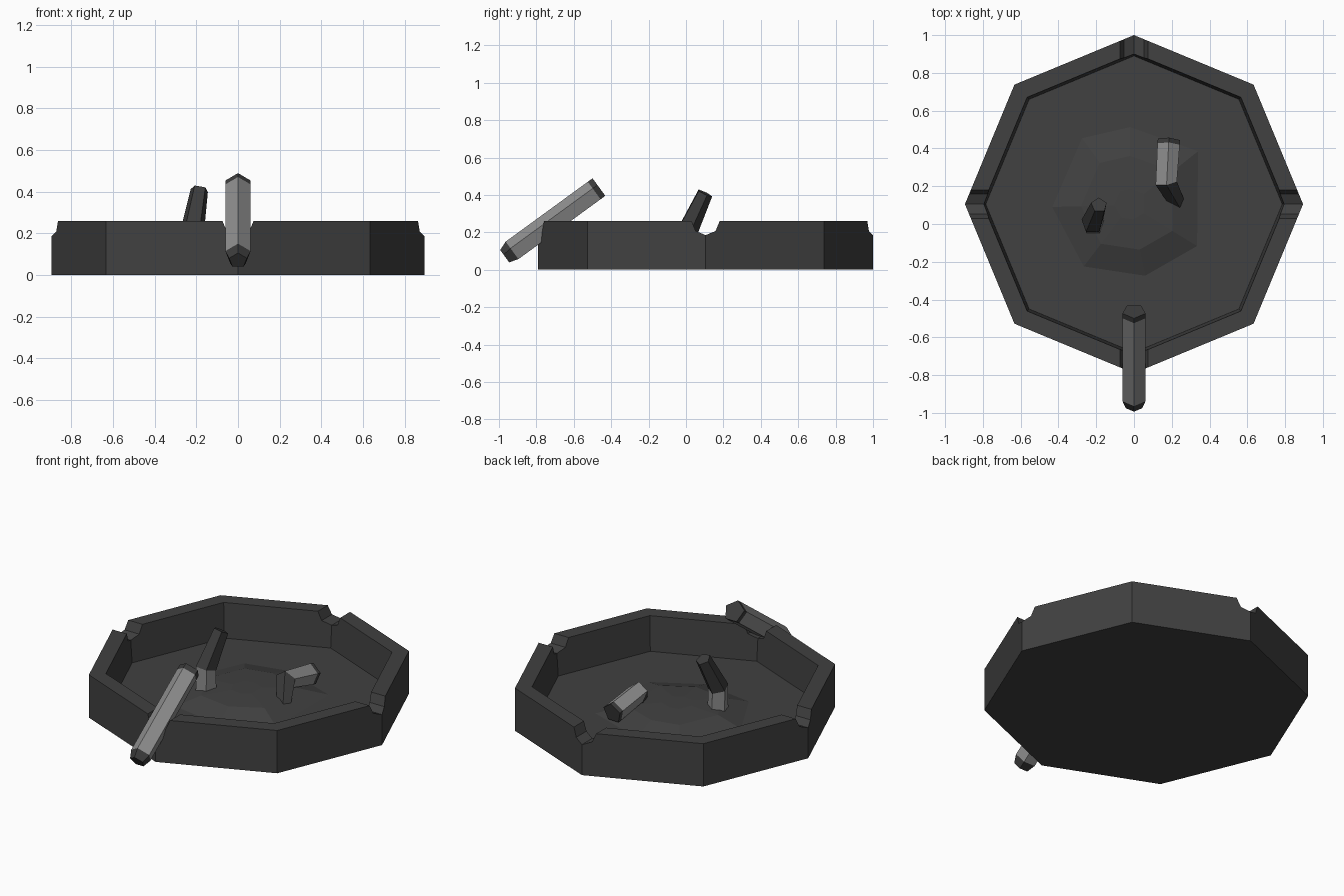
import bpy, bmesh, math
from mathutils import Vector

if "Cube" in bpy.data.objects:
    bpy.data.objects.remove(bpy.data.objects["Cube"])


def material(name, v):
    m = bpy.data.materials.new(name)
    m.diffuse_color = (v, v, v, 1)
    m.use_nodes = True
    m.node_tree.nodes["Principled BSDF"].inputs["Base Color"].default_value = m.diffuse_color
    return m


DARK = material("dark_grey", 0.052)
PAPER = material("paper_grey", 0.27)
BURNT = material("burnt_grey", 0.045)


def loft(name, rings, mats, seg_mats=None, cap_mats=(0, 0)):
    """Skin a list of equal-length point rings and cap both ends."""
    bm = bmesh.new()
    vs = [[bm.verts.new(p) for p in r] for r in rings]
    n = len(rings[0])
    for i in range(len(vs) - 1):
        for j in range(n):
            k = (j + 1) % n
            f = bm.faces.new((vs[i][j], vs[i][k], vs[i + 1][k], vs[i + 1][j]))
            f.material_index = seg_mats[i] if seg_mats else 0
    bm.faces.new(vs[0][::-1]).material_index = cap_mats[0]
    bm.faces.new(vs[-1]).material_index = cap_mats[1]
    bmesh.ops.recalc_face_normals(bm, faces=bm.faces)
    me = bpy.data.meshes.new(name)
    bm.to_mesh(me)
    bm.free()
    for m in mats:
        me.materials.append(m)
    ob = bpy.data.objects.new(name, me)
    bpy.context.collection.objects.link(ob)
    return ob


def octagon(r, z, c=(0, 0.105)):
    return [(c[0] + r * math.cos(i * math.pi / 4),
             c[1] + r * math.sin(i * math.pi / 4), z) for i in range(8)]


def stick(name, path, up, segs, caps):
    """Five-sided tube through (x, y, z, radius) points."""
    pts = [Vector(p[:3]) for p in path]
    rings = []
    for i, p in enumerate(pts):
        a, b = pts[max(i - 1, 0)], pts[min(i + 1, len(pts) - 1)]
        t = (b - a).normalized()
        u = Vector(up)
        u = (u - t * u.dot(t)).normalized()
        s = t.cross(u)
        rings.append([p + path[i][3] * (u * math.cos(k * math.tau / 5)
                                        + s * math.sin(k * math.tau / 5))
                      for k in range(5)])
    return loft(name, rings, [PAPER, BURNT], segs, caps)


# Octagonal tray with a hollow
tray = loft("tray", [octagon(0.895, 0), octagon(0.895, 0.26),
                     octagon(0.80, 0.26), octagon(0.785, 0.05)], [DARK])

# Rest notches cut across the rim corners
for i, axis in enumerate(((1, 0, 0), (0, 1, 0))):
    a = Vector(axis)
    side = Vector((a.y, a.x, 0))
    rings = [[Vector((0, 0.105, 0.26)) + a * d
              + side * (0.075 * math.cos(k * math.pi / 4))
              + Vector((0, 0, 0.075 * math.sin(k * math.pi / 4)))
              for k in range(8)] for d in (-1.2, 1.2)]
    cutter = loft("notch_cutter_%d" % i, rings, [DARK])
    cutter.hide_render = True
    cutter.display_type = 'WIRE'
    mod = tray.modifiers.new("notch", 'BOOLEAN')
    mod.operation = 'DIFFERENCE'
    mod.solver = 'EXACT'
    mod.object = cutter

# Uneven ash mound on the floor
outline = [(-0.44, 0.09), (-0.27, -0.23), (0.06, -0.28), (0.34, -0.12),
           (0.345, 0.39), (-0.02, 0.52), (-0.28, 0.46)]
mid = Vector((-0.02, 0.1))
lower = [(x, y, 0.048) for x, y in outline]
upper = [(mid.x + (x - mid.x) * 0.62, mid.y + (y - mid.y) * 0.62, 0.095)
         for x, y in outline]
top = [(mid.x + (x - mid.x) * 0.2, mid.y + (y - mid.y) * 0.2, 0.105)
       for x, y in outline]
loft("ash_mound", [lower, upper, top], [DARK])

# Whole cigarette leaning over the front notch
lo, hi = Vector((0, -0.967, 0.069)), Vector((0, -0.462, 0.437))
stick("cigarette",
      [(*lo.lerp(hi, t), r) for t, r in
       ((0, 0.045), (0.08, 0.064), (0.95, 0.064), (1, 0.064))],
      (0, 0, 1), [1, 0, 1], (1, 1))

# Two bent stubs: paper end, then a burnt, narrower end
stick("standing_stub",
      [(-0.215, 0.0, 0.04, 0.06), (-0.22, 0.005, 0.21, 0.06),
       (-0.185, 0.10, 0.41, 0.044)], (0, 1, 0), [0, 1], (1, 1))
stick("lying_stub",
      [(0.185, 0.445, 0.115, 0.062), (0.183, 0.42, 0.12, 0.062),
       (0.17, 0.22, 0.16, 0.06), (0.235, 0.10, 0.04, 0.04)],
      (0, 0, 1), [1, 0, 1], (1, 1))
